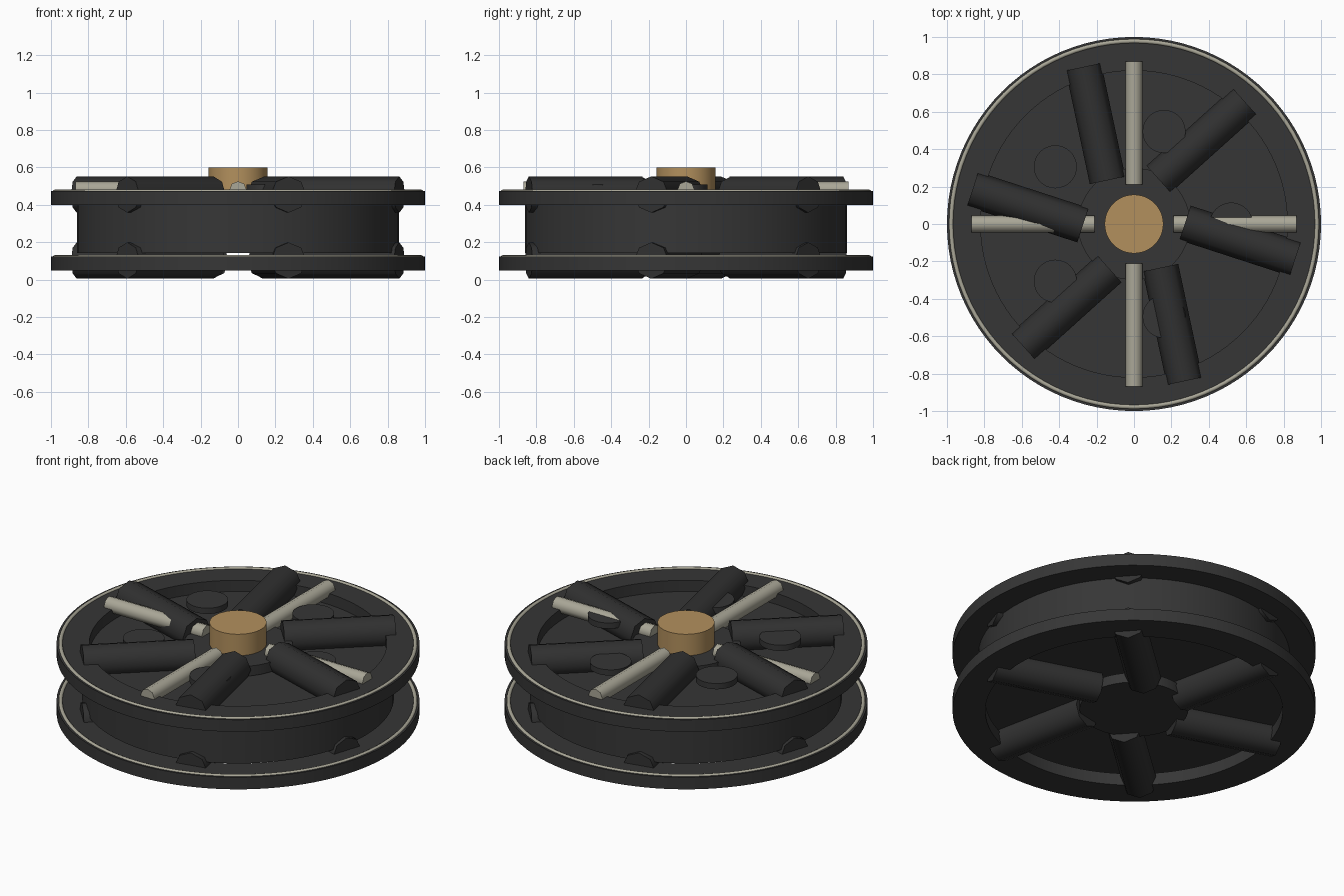
import bpy
from math import radians, cos, sin, pi

cube = bpy.data.objects.get("Cube")
if cube:
    bpy.data.objects.remove(cube, do_unlink=True)


def material(name, rgb):
    mat = bpy.data.materials.new(name)
    mat.use_nodes = True
    color = (*rgb, 1)
    mat.diffuse_color = color
    mat.node_tree.nodes["Principled BSDF"].inputs["Base Color"].default_value = color
    return mat


DARK = material("dark_iron", (0.037, 0.037, 0.037))
BLACK = material("black_iron", (0.03, 0.03, 0.03))
STEEL = material("pale_steel", (0.40, 0.385, 0.31))
BRONZE = material("bronze", (0.45, 0.28, 0.11))


def finish(name, mat, angle=35):
    obj = bpy.context.object
    obj.name = name
    obj.data.materials.append(mat)
    bpy.ops.object.shade_smooth_by_angle(angle=radians(angle))
    return obj


def disc(name, mat, radius, low, high, x=0, y=0, sides=64):
    bpy.ops.mesh.primitive_cylinder_add(vertices=sides, radius=radius, depth=high - low,
                                        location=(x, y, (low + high) / 2))
    return finish(name, mat)


def bar(name, mat, radius, length, place, distance, heading, z, sides=8):
    """Lying cylinder centred at a polar position, pointing along heading."""
    location = (distance * cos(place), distance * sin(place), z)
    bpy.ops.mesh.primitive_cylinder_add(vertices=sides, radius=radius, depth=length,
                                        location=location, rotation=(0, pi / 2, heading))
    return finish(name, mat, 50)


def flange(name, inner, outer, low, high, sides=96):
    """Rectangular profile spun into a flat ring."""
    profile = [(inner, low), (outer, low), (outer, high), (inner, high)]
    verts = [(r * cos(2 * pi * i / sides), r * sin(2 * pi * i / sides), z)
             for i in range(sides) for r, z in profile]
    faces = []
    for i in range(sides):
        a, b = 4 * i, 4 * ((i + 1) % sides)
        for k in range(4):
            n = (k + 1) % 4
            faces.append((a + k, b + k, b + n, a + n))
    mesh = bpy.data.meshes.new(name)
    mesh.from_pydata(verts, [], faces)
    obj = bpy.data.objects.new(name, mesh)
    bpy.context.collection.objects.link(obj)
    bpy.ops.object.select_all(action="DESELECT")
    obj.select_set(True)
    bpy.context.view_layer.objects.active = obj
    return finish(name, DARK)


# Drum between the two flanges
disc("drum", DARK, 0.86, 0.142, 0.405)

# Flanges, edge rings, centre plates and slanted spokes on both sides
for side, low, spoke_z in (("lower", 0.05, 0.102), ("upper", 0.40, 0.455)):
    flange(side + "_flange", 0.82, 1.0, low, low + 0.073)
    bpy.ops.mesh.primitive_torus_add(major_segments=96, minor_segments=8, major_radius=0.978,
                                     minor_radius=0.012, location=(0, 0, low + 0.07))
    finish(side + "_edge_ring", STEEL, 60)
    disc(side + "_centre_plate", DARK, 0.3, low + 0.01, low + 0.07, sides=48)
    for i in range(6):
        place = radians(51 + 60 * i)
        bar(f"{side}_spoke_{i + 1}", BLACK, 0.097, 0.62, place, 0.575,
            place - radians(9), spoke_z)

# Pale straight rods on the upper side
for i in range(4):
    angle = i * pi / 2
    bar(f"rod_{i + 1}", STEEL, 0.046, 0.66, angle, 0.54, angle, 0.48)

# Round lugs on the upper side
for i in range(5):
    angle = 2 * pi * i / 5
    disc(f"lug_{i + 1}", DARK, 0.115, 0.475, 0.51, 0.52 * cos(angle), 0.52 * sin(angle), 32)

# Central bronze cap
disc("hub_cap", BRONZE, 0.157, 0.42, 0.60, sides=48)
